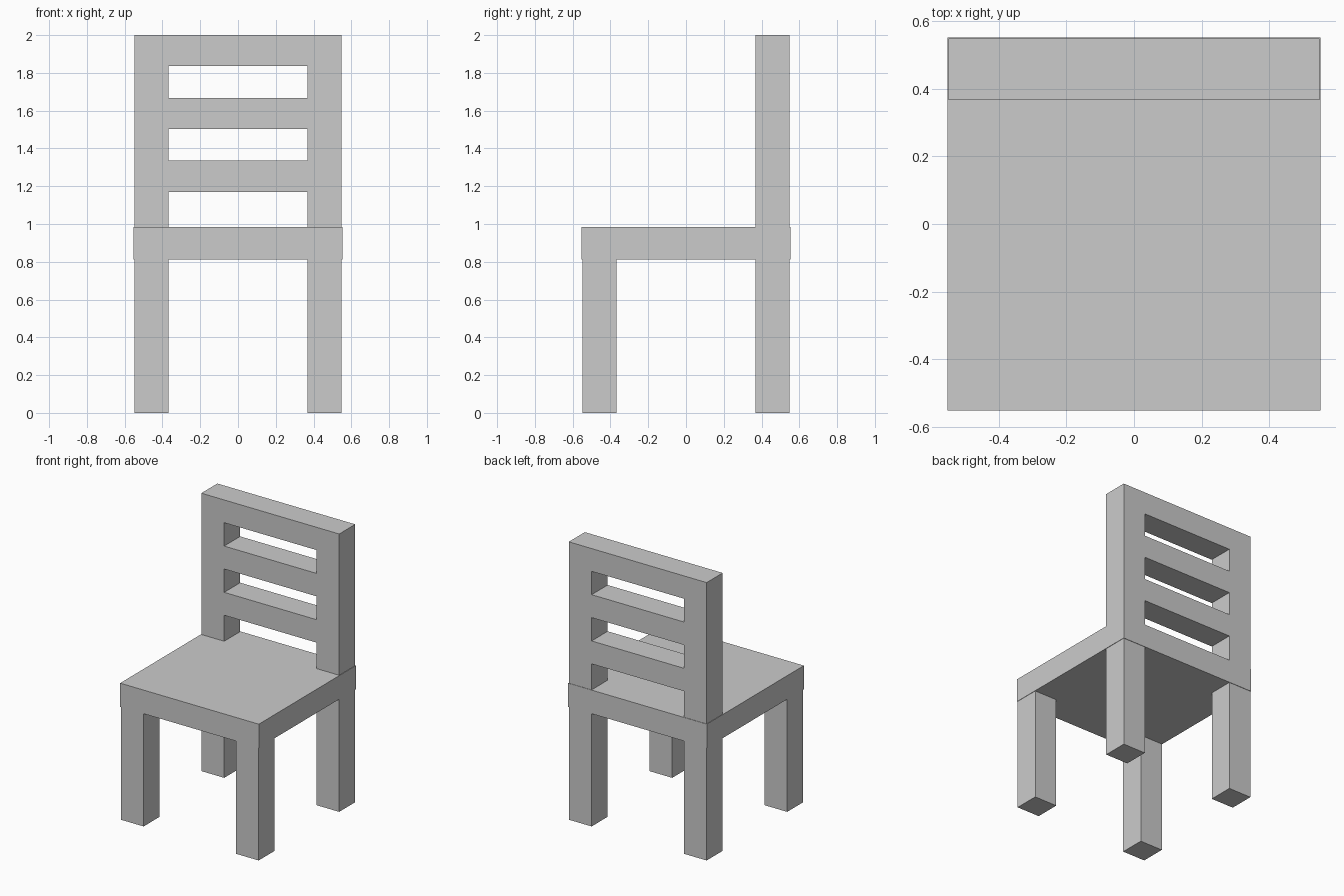
import bpy
import bmesh

if "Cube" in bpy.data.objects:
    bpy.data.objects.remove(bpy.data.objects["Cube"])

OUT, INN = 0.549, 0.367      # outer and inner faces of legs and posts
SEAT = 0.552                 # seat half width
SEAT_LOW, SEAT_TOP = 0.813, 0.983


def boxes(name, extents):
    """One mesh object made of axis-aligned boxes ((x0, x1), (y0, y1), (z0, z1))."""
    bm = bmesh.new()
    for ext in extents:
        for v in bmesh.ops.create_cube(bm, size=1)["verts"]:
            v.co = [a if c < 0 else b for c, (a, b) in zip(v.co, ext)]
    mesh = bpy.data.meshes.new(name)
    bm.to_mesh(mesh)
    bm.free()
    obj = bpy.data.objects.new(name, mesh)
    bpy.context.collection.objects.link(obj)
    return obj


# Seat slab
boxes("seat", [((-SEAT, SEAT), (-SEAT, SEAT), (SEAT_LOW, SEAT_TOP))])

# Four square legs
for side, xs in (("left", (-OUT, -INN)), ("right", (INN, OUT))):
    for end, ys in (("front", (-OUT, -INN)), ("back", (INN, OUT))):
        boxes(f"{end}_{side}_leg", [(xs, ys, (0, SEAT_LOW))])

# Ladder back: a panel with three openings, the lowest open down to the seat
back = boxes("back_frame", [((-OUT, OUT), (INN, OUT), (SEAT_TOP, 2))])
gaps = [(SEAT_TOP - 0.1, 1.17), (1.335, 1.503), (1.668, 1.836)]
cutter = boxes("back_openings_cutter",
               [((-INN, INN), (INN - 0.1, OUT + 0.1), z) for z in gaps])
cutter.hide_render = True
cutter.hide_set(True)
cut = back.modifiers.new("openings", "BOOLEAN")
cut.operation = "DIFFERENCE"
cut.solver = "EXACT"
cut.object = cutter
